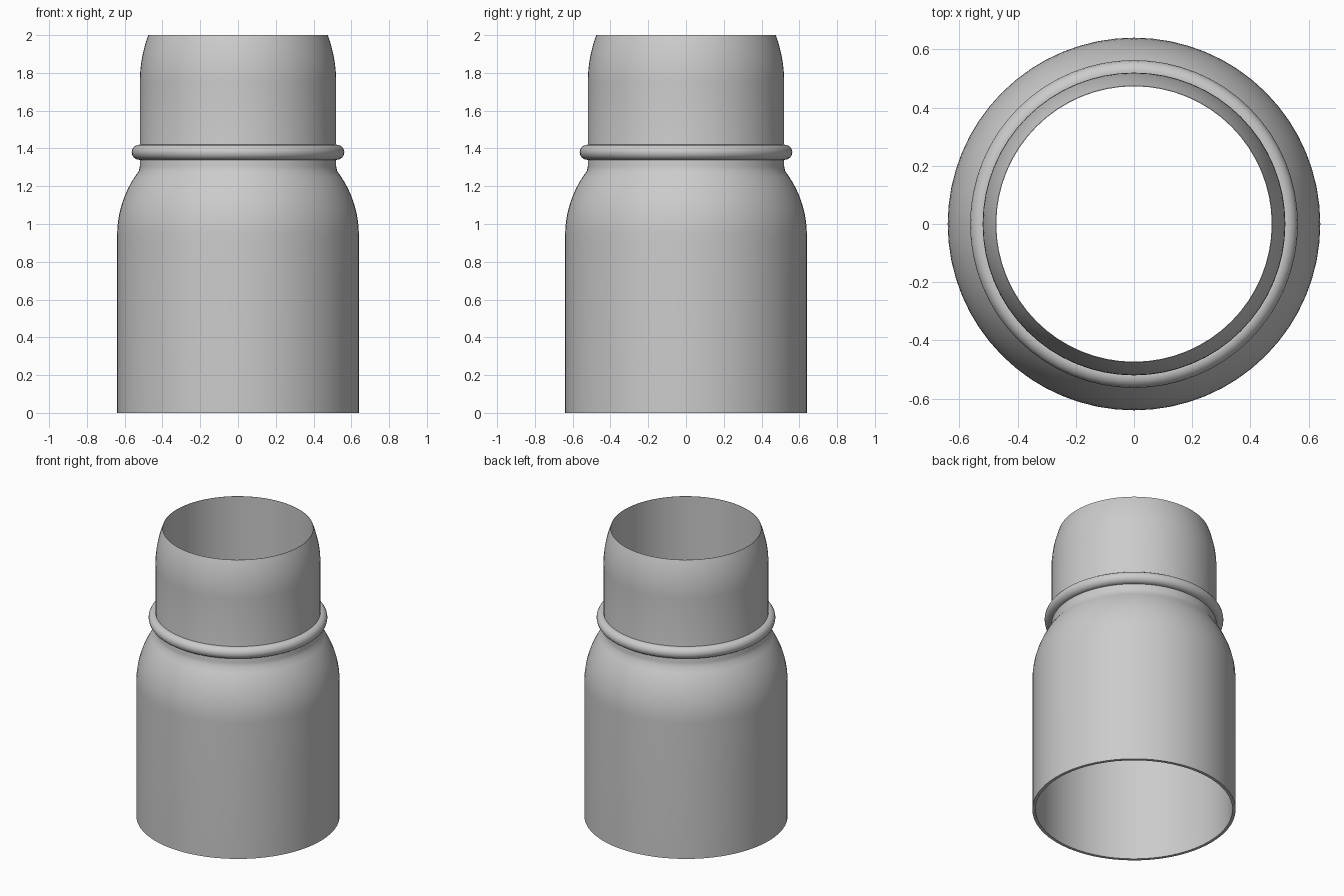
import bpy, bmesh, math

if "Cube" in bpy.data.objects:
    bpy.data.objects.remove(bpy.data.objects["Cube"])

SEGMENTS = 64

gray = bpy.data.materials.new("light gray")
gray.diffuse_color = (0.6, 0.6, 0.6, 1)
gray.use_nodes = True
gray.node_tree.nodes["Principled BSDF"].inputs["Base Color"].default_value = gray.diffuse_color


def arc(r, z, height, inset, steps=10):
    """Points curving inward from a vertical wall at (r, z)."""
    sweep = 2 * math.atan(inset / height)
    radius = height / math.sin(sweep)
    return [(r - radius * (1 - math.cos(sweep * i / steps)),
             z + radius * math.sin(sweep * i / steps)) for i in range(steps + 1)]


def lathe(name, profile):
    """Revolve a closed (radius, height) profile around z."""
    bm = bmesh.new()
    rings = []
    for k in range(SEGMENTS):
        a = 2 * math.pi * k / SEGMENTS
        rings.append([bm.verts.new((r * math.cos(a), r * math.sin(a), z)) for r, z in profile])
    n = len(profile)
    for k in range(SEGMENTS):
        a, b = rings[k], rings[(k + 1) % SEGMENTS]
        for i in range(n):
            j = (i + 1) % n
            bm.faces.new((a[i], b[i], b[j], a[j]))
    bmesh.ops.recalc_face_normals(bm, faces=bm.faces)
    mesh = bpy.data.meshes.new(name)
    bm.to_mesh(mesh)
    bm.free()
    mesh.materials.append(gray)
    obj = bpy.data.objects.new(name, mesh)
    bpy.context.collection.objects.link(obj)
    bpy.context.view_layer.objects.active = obj
    obj.select_set(True)
    bpy.ops.object.shade_smooth_by_angle(angle=math.radians(30))
    obj.select_set(False)


# Hollow sleeve: wide body, curved shoulder, narrow neck, tapered knife-edge mouth
outer = [(0.64, 0)] + arc(0.64, 0.94, 0.34, 0.115) + [(0.52, 1.305)] + arc(0.52, 1.75, 0.25, 0.045)
inner = [(0.62, 0)] + arc(0.62, 0.94, 0.34, 0.145) + [(0.473, 2.0)]
lathe("sleeve", outer + inner[::-1])

# Rounded bead around the neck
lathe("neck_bead", [(0.523 + 0.04 * math.cos(t * math.pi / 8),
                     1.38 + 0.04 * math.sin(t * math.pi / 8)) for t in range(16)])
